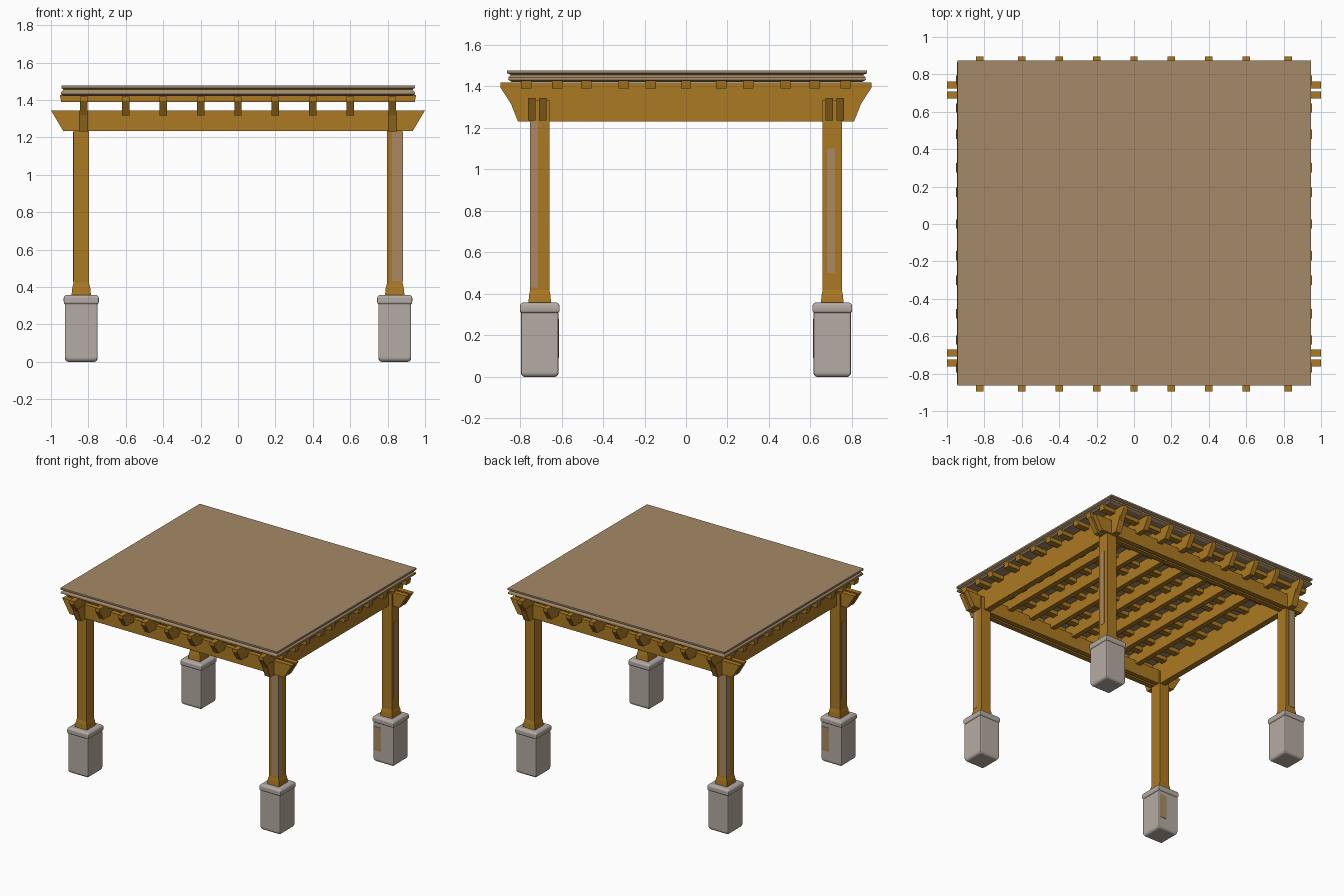
import bpy, bmesh
from mathutils import Matrix, Vector

cube = bpy.data.objects.get("Cube")
if cube:
    bpy.data.objects.remove(cube, do_unlink=True)


def srgb(r, g, b):
    return [((c / 255 + 0.055) / 1.055) ** 2.4 for c in (r, g, b)] + [1.0]


def material(name, colour):
    mat = bpy.data.materials.new(name)
    mat.use_nodes = True
    mat.diffuse_color = colour
    mat.node_tree.nodes["Principled BSDF"].inputs["Base Color"].default_value = colour
    return mat


WOOD = material("golden wood", srgb(172, 122, 34))
WEATHERED = material("weathered wood", srgb(170, 138, 100))
ROOF = material("roof tan", srgb(165, 138, 104))
STONE = material("pale stone", srgb(181, 171, 163))


def finish(name, bm, mat):
    bmesh.ops.recalc_face_normals(bm, faces=bm.faces)
    mesh = bpy.data.meshes.new(name)
    bm.to_mesh(mesh)
    bm.free()
    mesh.materials.append(mat)
    obj = bpy.data.objects.new(name, mesh)
    bpy.context.collection.objects.link(obj)
    return obj


def box(name, mat, lo, hi):
    bm = bmesh.new()
    lo, hi = Vector(lo), Vector(hi)
    bmesh.ops.create_cube(bm, size=1, matrix=Matrix.Translation((lo + hi) / 2)
                          @ Matrix.Diagonal((*(hi - lo), 1)))
    return finish(name, bm, mat)


def stack(name, mat, centre, rings):
    """Rectangular tower through rings of (half x, half y, z)."""
    bm = bmesh.new()
    loops = []
    for hx, hy, z in rings:
        loops.append([bm.verts.new((centre[0] + sx * hx, centre[1] + sy * hy, z))
                      for sx, sy in ((-1, -1), (1, -1), (1, 1), (-1, 1))])
    for a, b in zip(loops, loops[1:]):
        for i in range(4):
            j = (i + 1) % 4
            bm.faces.new((a[i], a[j], b[j], b[i]))
    bm.faces.new(loops[0])
    bm.faces.new(loops[-1])
    return finish(name, bm, mat)


def beam(name, axis, offset, width, z0, z1, bottom, top):
    """Timber with slanted ends, lying along the given axis."""
    half = width / 2
    if axis == "x":
        return stack(name, WOOD, (0, offset), [(bottom, half, z0), (top, half, z1)])
    return stack(name, WOOD, (offset, 0), [(half, bottom, z0), (half, top, z1)])


PX, PY = 0.838, 0.705

# Footings and posts
for sx in (-1, 1):
    for sy in (-1, 1):
        tag = ("left" if sx > 0 else "right") + ("_back" if sy > 0 else "_front")
        at = (sx * PX, sy * PY)
        footing = stack("footing_" + tag, STONE, at, [
            (0.077, 0.080, 0), (0.088, 0.091, 0.014), (0.088, 0.091, 0.312)])
        cap = stack("footing_cap_" + tag, STONE, at, [
            (0.088, 0.091, 0.308), (0.094, 0.096, 0.318),
            (0.094, 0.096, 0.346), (0.084, 0.086, 0.358)])
        for part in (footing, cap):
            soften = part.modifiers.new("soft_edges", "BEVEL")
            soften.width = 0.008
            soften.segments = 2
        stack("post_" + tag, WOOD, at, [
            (0.052, 0.055, 0.356), (0.048, 0.051, 0.395), (0.042, 0.046, 0.42),
            (0.042, 0.046, 1.335)])

# Weathered patches, repeated at half a turn
for s, tag in ((1, "a"), (-1, "b")):
    def patch(name, x0, x1, y0, y1, z0, z1):
        xs, ys = sorted((s * x0, s * x1)), sorted((s * y0, s * y1))
        box(name + "_" + tag, WEATHERED, (xs[0], ys[0], z0), (xs[1], ys[1], z1))
    patch("post_patch_outer", PX - 0.015, PX + 0.044, -PY - 0.048, -PY - 0.044, 0.43, 1.23)
    patch("post_patch_side", PX + 0.040, PX + 0.044, -PY - 0.048, -PY - 0.008, 0.43, 1.23)
    patch("post_patch_middle", PX + 0.040, PX + 0.044, PY - 0.024, PY + 0.012, 0.5, 1.1)
    patch("footing_patch", PX - 0.080, PX - 0.020, PY - 0.094, PY - 0.089, 0.09, 0.28)

# Paired main beams and single side beams
for s in (-1, 1):
    for y in (0.69, 0.743):
        beam("main_beam", "x", s * y, 0.037, 1.235, 1.345, 0.935, 1.0)
    beam("side_beam", "y", s * 0.825, 0.048, 1.232, 1.345, 0.81, 0.855)

# Rafters with slanted ends
for x in (-0.825, -0.6, -0.4, -0.2, 0, 0.2, 0.4, 0.6, 0.825):
    stack("rafter", WOOD, (x, 0), [
        (0.02, 0.845, 1.318), (0.02, 0.862, 1.345), (0.02, 0.895, 1.395), (0.02, 0.895, 1.418)])

# Purlins across the rafters
for y in (0, 0.17, 0.3, 0.48, 0.62, 0.77):
    for s in ((1, -1) if y else (1,)):
        beam("purlin", "x", s * y, 0.05, 1.39, 1.428, 0.945, 0.953)

# Roof deck with a stepped rim
stack("roof_deck", ROOF, (0, 0.005), [
    (0.935, 0.845, 1.422), (0.947, 0.862, 1.432), (0.945, 0.860, 1.444),
    (0.932, 0.850, 1.456), (0.945, 0.868, 1.464), (0.945, 0.868, 1.477)])
